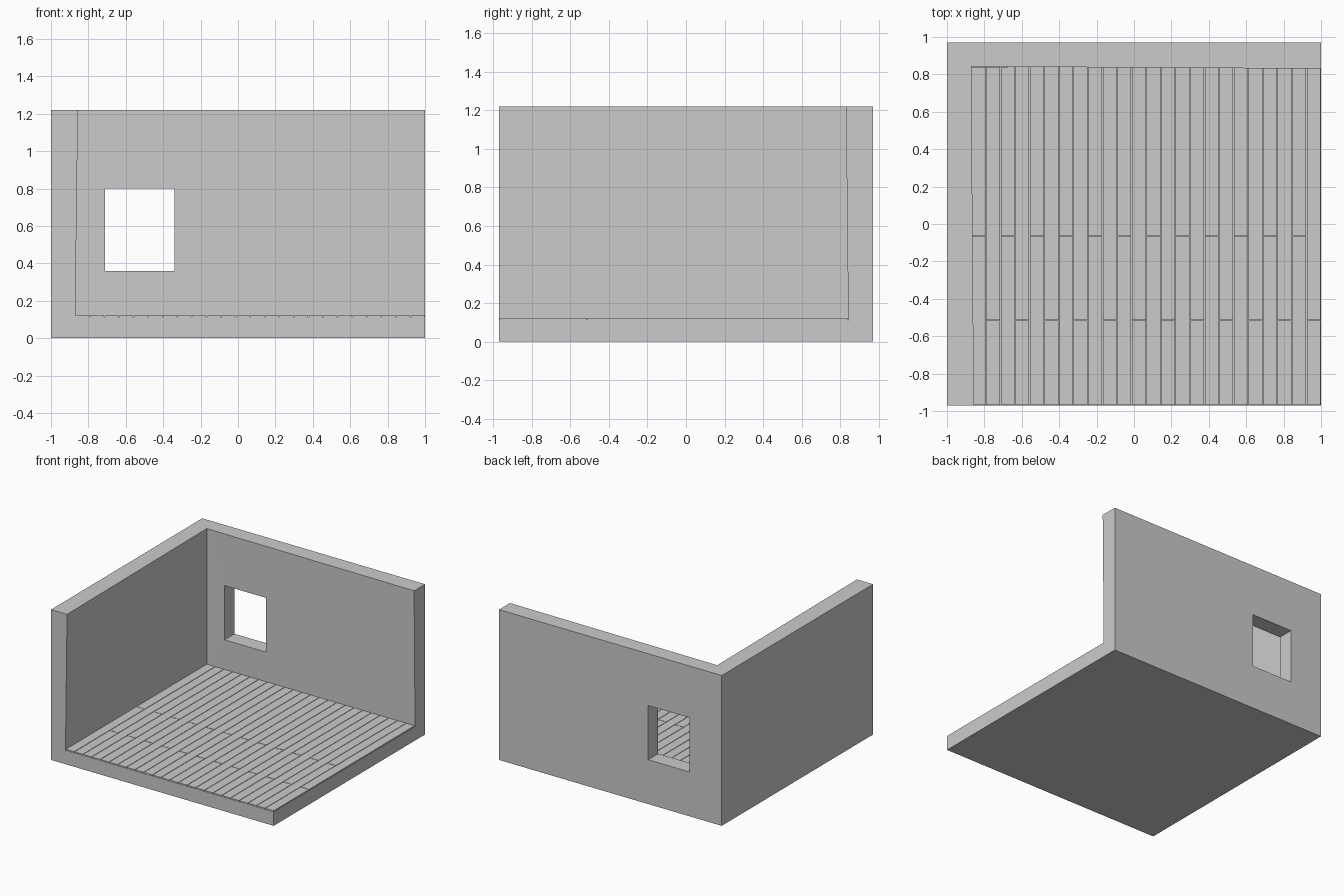
import bpy
import bmesh

if "Cube" in bpy.data.objects:
    bpy.data.objects.remove(bpy.data.objects["Cube"], do_unlink=True)

grey = bpy.data.materials.new("plain grey")
grey.use_nodes = True
color = (0.6, 0.6, 0.6, 1)
grey.diffuse_color = color
grey.node_tree.nodes["Principled BSDF"].inputs["Base Color"].default_value = color

# Room limits
WIDTH, DEPTH, HEIGHT = 1.0, 0.97, 1.22
INNER_X, INNER_Y = -0.87, 0.842
BASE_TOP, FLOOR_TOP = 0.112, 0.121


def add_box(bm, low, high):
    """Add a box between two corners; vertices are returned."""
    verts = bmesh.ops.create_cube(bm, size=1)["verts"]
    for v in verts:
        for i in range(3):
            v.co[i] = high[i] if v.co[i] > 0 else low[i]
    return verts


def make_object(name, bm):
    mesh = bpy.data.meshes.new(name)
    bmesh.ops.recalc_face_normals(bm, faces=bm.faces)
    bm.to_mesh(mesh)
    bm.free()
    mesh.materials.append(grey)
    obj = bpy.data.objects.new(name, mesh)
    bpy.context.collection.objects.link(obj)
    return obj


# Solid block that becomes the base and two walls
bm = bmesh.new()
add_box(bm, (-WIDTH, -DEPTH, 0), (WIDTH, DEPTH, HEIGHT))
shell = make_object("room_walls_and_base", bm)

# Room hollow: the free wall ends lean slightly inward at the top
bm = bmesh.new()
for v in add_box(bm, (INNER_X, -DEPTH - 0.1, BASE_TOP), (WIDTH + 0.1, INNER_Y, HEIGHT + 0.1)):
    if v.co.z > 1:
        if v.co.x < 0 and v.co.y < 0:
            v.co.x += 0.016
        if v.co.x > 0 and v.co.y > 0:
            v.co.y -= 0.013
hollow = make_object("room_hollow_cutter", bm)

# Window opening in the back wall
bm = bmesh.new()
add_box(bm, (-0.71, 0.7, 0.36), (-0.34, 1.1, 0.80))
window = make_object("window_cutter", bm)

for cutter in (hollow, window):
    cutter.hide_render = True
    cutter.hide_viewport = True
    cutter.display_type = 'WIRE'
    mod = shell.modifiers.new(cutter.name, 'BOOLEAN')
    mod.operation = 'DIFFERENCE'
    mod.solver = 'EXACT'
    mod.object = cutter

# Apply the cuts, then drop the cutters
bpy.context.view_layer.update()
graph = bpy.context.evaluated_depsgraph_get()
shell_mesh = bpy.data.meshes.new_from_object(shell.evaluated_get(graph))
shell.modifiers.clear()
shell.data = shell_mesh
for cutter in (hollow, window):
    bpy.data.objects.remove(cutter, do_unlink=True)

# Floor planks with staggered joints and thin gaps
COUNT, GAP = 24, 0.002
pitch = (WIDTH - INNER_X) / COUNT
bm = bmesh.new()
for i in range(COUNT):
    x0 = INNER_X + i * pitch
    joint = -0.515 if i % 2 else -0.063
    for y0, y1 in ((-DEPTH, joint), (joint, INNER_Y)):
        add_box(bm, (x0 + GAP, y0 + GAP, BASE_TOP - 0.002),
                (x0 + pitch - GAP, y1 - GAP, FLOOR_TOP))
make_object("floor_planks", bm)
